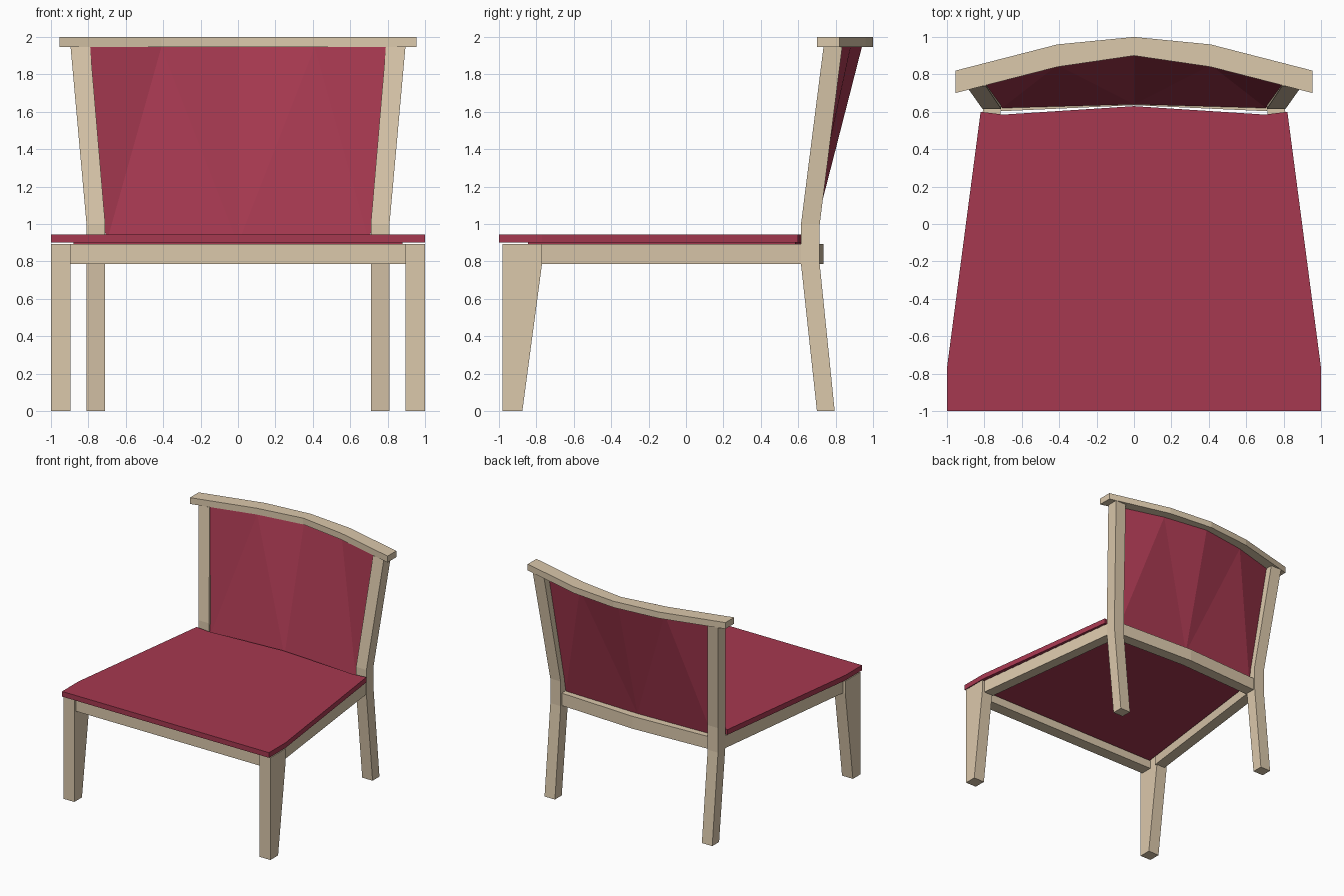
import bpy, bmesh

if "Cube" in bpy.data.objects:
    bpy.data.objects.remove(bpy.data.objects["Cube"])


def material(name, rgb):
    m = bpy.data.materials.new(name)
    m.diffuse_color = (*rgb, 1)
    m.use_nodes = True
    m.node_tree.nodes["Principled BSDF"].inputs["Base Color"].default_value = m.diffuse_color
    return m


WOOD = material("pale_wood", (0.71, 0.58, 0.41))
FABRIC = material("red_fabric", (0.38, 0.04, 0.08))


def add_mesh(name, verts, faces, mat, mirror=False):
    bm = bmesh.new()
    vs = [bm.verts.new(v) for v in verts]
    for f in faces:
        bm.faces.new([vs[i] for i in f])
    bmesh.ops.recalc_face_normals(bm, faces=bm.faces)
    me = bpy.data.meshes.new(name)
    bm.to_mesh(me)
    bm.free()
    me.materials.append(mat)
    ob = bpy.data.objects.new(name, me)
    bpy.context.collection.objects.link(ob)
    if mirror:
        ob.modifiers.new("mirror", 'MIRROR').use_mirror_merge = False
    return ob


def loft(name, rings, mat, mirror=False):
    """Skin a list of equal-sized closed rings and cap both ends."""
    n = len(rings[0])
    verts = [p for r in rings for p in r]
    faces = [list(range(n)), list(range(len(verts) - n, len(verts)))]
    for k in range(len(rings) - 1):
        for i in range(n):
            j = (i + 1) % n
            faces.append([k * n + i, k * n + j, (k + 1) * n + j, (k + 1) * n + i])
    return add_mesh(name, verts, faces, mat, mirror)


def rect_z(x0, x1, y0, y1, z):
    return [(x0, y0, z), (x1, y0, z), (x1, y1, z), (x0, y1, z)]


def swept_bar(name, path, z0, z1):
    """Bar running across x; path holds (x, front y, back y)."""
    full = [(-x, a, b) for x, a, b in path[:0:-1]] + path
    rings = [[(x, a, z0), (x, b, z0), (x, b, z1), (x, a, z1)] for x, a, b in full]
    return loft(name, rings, WOOD)


def slab(name, half, mid_y, z0, z1):
    """Fabric slab from a mirrored half outline and a rear centre point."""
    outline = half + [(0, mid_y)] + [(-x, y) for x, y in half[::-1]]
    return loft(name, [[(x, y, z) for x, y in outline] for z in (z0, z1)], FABRIC)


TOP = 0.893   # top of the seat frame
RAIL = 0.785  # underside of the seat frame

# Legs
loft("front_leg", [rect_z(0.895, 1.0, -0.98, y, z)
                   for y, z in ((-0.875, 0), (-0.77, RAIL), (-0.77, TOP))], WOOD, True)
loft("back_leg_post", [rect_z(*s) for s in (
    (0.71, 0.81, 0.70, 0.795, 0),
    (0.71, 0.81, 0.615, 0.715, RAIL),
    (0.71, 0.81, 0.615, 0.715, 1.0),
    (0.79, 0.895, 0.735, 0.835, 1.945))], WOOD, True)

# Seat frame
swept_bar("front_rail", [(0, -0.96, -0.855), (0.90, -0.96, -0.855)], RAIL, TOP)
swept_bar("back_rail", [(0, 0.635, 0.735), (0.71, 0.603, 0.70)], RAIL, TOP)
loft("side_rail", [[(a, y, RAIL), (b, y, RAIL), (b, y, TOP), (a, y, TOP)]
                   for a, b, y in ((0.885, 0.98, -0.78), (0.71, 0.805, 0.63))], WOOD, True)

# Curved top rail
swept_bar("top_rail", [(0, 0.90, 1.0), (0.41, 0.84, 0.96), (0.955, 0.70, 0.82)], 1.945, 2.0)

# Seat slab notched around the back posts, and the base set into the frame
slab("seat", [(1, -1), (1, -0.77), (0.82, 0.60), (0.70, 0.585)], 0.63, 0.9, 0.945)
slab("seat_base", [(0.88, -0.845), (0.70, 0.585)], 0.625, 0.85, 0.9)

# Faceted back panel: three points along the bottom, five along the top
front = [(-0.705, 0.62, TOP), (0, 0.64, TOP), (0.705, 0.62, TOP),
         (-0.79, 0.742, 1.945), (-0.41, 0.85, 1.945), (0, 0.91, 1.945),
         (0.41, 0.85, 1.945), (0.79, 0.742, 1.945)]
back = [(x, y + 0.03, z) for x, y, z in front]
tris = [(0, 3, 4), (0, 4, 1), (1, 4, 5), (1, 5, 6), (1, 6, 2), (2, 6, 7)]
rim = [0, 1, 2, 7, 6, 5, 4, 3]
faces = tris + [[i + 8 for i in t] for t in tris]
faces += [(a, b, b + 8, a + 8) for a, b in zip(rim, rim[1:] + rim[:1])]
add_mesh("back_panel", front + back, faces, FABRIC)
